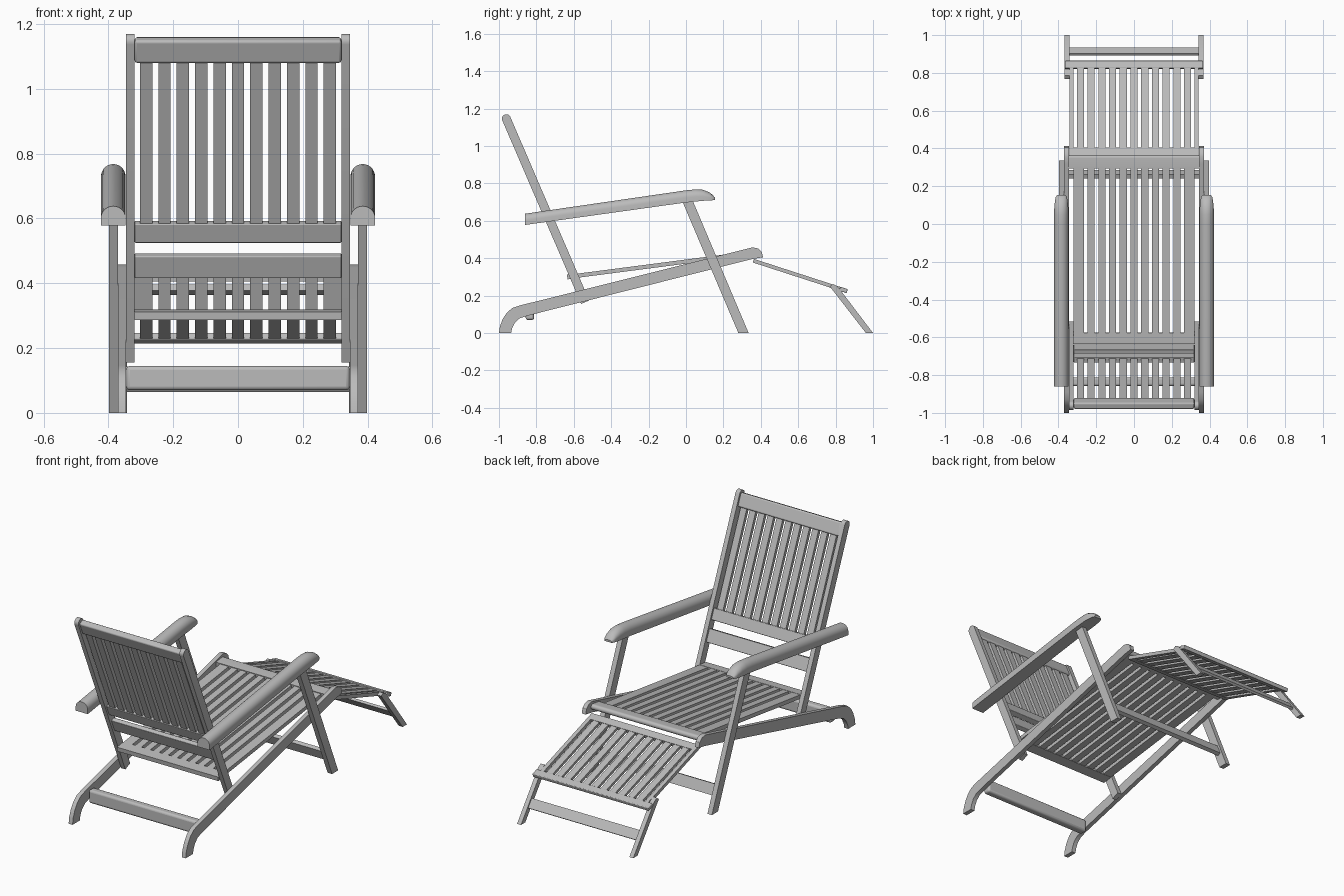
import bpy, bmesh
from math import sin, cos, pi, radians
from mathutils import Vector

cube = bpy.data.objects.get("Cube")
if cube:
    bpy.data.objects.remove(cube, do_unlink=True)

grey = bpy.data.materials.new("plain grey wood")
grey.use_nodes = True
COLOUR = (0.5, 0.5, 0.5, 1)
grey.diffuse_color = COLOUR
grey.node_tree.nodes["Principled BSDF"].inputs["Base Color"].default_value = COLOUR
parts = []


def finish(name, bm, mirror=False, bevel=0):
    bmesh.ops.recalc_face_normals(bm, faces=bm.faces)
    mesh = bpy.data.meshes.new(name)
    bm.to_mesh(mesh)
    bm.free()
    mesh.materials.append(grey)
    ob = bpy.data.objects.new(name, mesh)
    bpy.context.collection.objects.link(ob)
    if bevel:
        mod = ob.modifiers.new("soft edges", 'BEVEL')
        mod.width, mod.segments = bevel, 3
    if mirror:
        ob.modifiers.new("other side", 'MIRROR').use_mirror_merge = False
    parts.append(ob)
    return ob


def add_prism(bm, outline, x0, x1):
    """Extrude a (y, z) outline from x0 to x1."""
    face = bm.faces.new([bm.verts.new((x0, y, z)) for y, z in outline])
    new = bmesh.ops.extrude_face_region(bm, geom=[face])["geom"]
    verts = [v for v in new if isinstance(v, bmesh.types.BMVert)]
    bmesh.ops.translate(bm, vec=(x1 - x0, 0, 0), verts=verts)


def plank_outline(a, b, thick, rounded=False):
    """Side outline of a board running from a to b, optionally round at b."""
    a, b = Vector(a), Vector(b)
    along = (b - a).normalized()
    side = Vector((-along.y, along.x)) * thick / 2
    if not rounded:
        return [a - side, b - side, b + side, a + side]
    c = b - along * thick / 2
    arc = [c - side * cos(t * pi / 10) + along * sin(t * pi / 10) * thick / 2
           for t in range(11)]
    return [a - side] + arc + [a + side]


def plank(name, a, b, thick, x0, x1, mirror=False, rounded=False, bevel=0):
    bm = bmesh.new()
    add_prism(bm, plank_outline(a, b, thick, rounded), x0, x1)
    return finish(name, bm, mirror, bevel)


def prism(name, outline, x0, x1, mirror=False):
    bm = bmesh.new()
    add_prism(bm, outline, x0, x1)
    return finish(name, bm, mirror)


PITCH, SLAT, INNER = 0.0567, 0.038, 0.319


def slats(name, a, b, thick, wide_ends=False):
    """Eleven boards side by side; the outer two may reach the frame."""
    bm = bmesh.new()
    for i in range(-5, 6):
        x0, x1 = i * PITCH - SLAT / 2, i * PITCH + SLAT / 2
        if wide_ends and i == -5:
            x0 = -INNER
        if wide_ends and i == 5:
            x1 = INNER
        add_prism(bm, plank_outline(a, b, thick), x0, x1)
    return finish(name, bm)


# Backrest: two stiles, three cross rails and slats
def back(z):
    return (-0.958 + 0.43 * (1.14 - z), z)


plank("back_stile", back(0.165), back(1.168), 0.047, INNER, 0.345, True, True)
plank("back_top_rail", back(1.085), back(1.155), 0.036, -INNER, INNER, bevel=0.008)
plank("back_lower_rail", back(0.53), back(0.588), 0.03, -INNER, INNER, bevel=0.003)
plank("back_cross_rail", back(0.42), back(0.488), 0.026, -INNER, INNER, bevel=0.003)
slats("back_slats", back(0.58), back(1.09), 0.02)


# Seat
def seat(y):
    return (y, 0.304 + 0.13 * (y + 0.6))


plank("seat_rear_rail", seat(-0.635), seat(-0.575), 0.025, -INNER, INNER)
slats("seat_slats", seat(-0.58), seat(0.31), 0.022, True)
plank("seat_front_rail", seat(0.295), seat(0.365), 0.03, -0.345, 0.345, rounded=True)

# Sloping side rails with curved rear feet and rounded noses
rail = [(-1, 0), (-0.995, 0.035), (-0.98, 0.075), (-0.957, 0.11), (-0.928, 0.134),
        (-0.89, 0.147), (0.32, 0.449), (0.355, 0.458), (0.385, 0.452), (0.405, 0.434),
        (0.412, 0.405), (0.36, 0.397), (-0.85, 0.092), (-0.89, 0.078), (-0.915, 0.055),
        (-0.93, 0.025), (-0.935, 0)]
prism("side_rail", rail, 0.345, 0.37, True)
plank("rear_crossbar", (-0.835, 0.07), (-0.835, 0.145), 0.045, -0.345, 0.345, bevel=0.012)

# Front legs and their stretcher
prism("front_leg", [(-0.02, 0.705), (0.035, 0.71), (0.335, 0), (0.28, 0)], 0.37, 0.398, True)
plank("front_stretcher", (0.277, 0.082), (0.252, 0.138), 0.022, -0.372, 0.372)


# Footrest: side strips, end bars, slats and folding legs
def foot(y):
    return (y, 0.39 - 0.324 * (y - 0.35))


plank("footrest_side_strip", foot(0.36), foot(0.85), 0.02, INNER, 0.341, True)
plank("footrest_head_bar", foot(0.36), foot(0.402), 0.02, -0.341, 0.341)
plank("footrest_end_bar", foot(0.822), foot(0.862), 0.022, -0.366, 0.366, bevel=0.004)
slats("footrest_slats", foot(0.39), foot(0.83), 0.016)
prism("footrest_leg", [(0.768, 0.25), (0.785, 0.262), (0.81, 0.25), (1, 0), (0.962, 0)],
      0.342, 0.367, True)
plank("footrest_stretcher", (0.93, 0.068), (0.897, 0.112), 0.014, -0.345, 0.345)

# Armrests: half-round section lofted along the arm, tapering at the front
stations = [(-0.86, 0.578, 0.06, 0.038), (0, 0.698, 0.065, 0.038),
            (0.05, 0.703, 0.065, 0.038), (0.09, 0.707, 0.059, 0.037),
            (0.125, 0.709, 0.043, 0.033), (0.143, 0.71, 0.028, 0.029),
            (0.154, 0.711, 0.012, 0.022)]
bm = bmesh.new()
rings = []
for y, z, high, half in stations:
    section = [(half, 0)]
    section += [(half * cos(t * pi / 14), high * (0.4 + 0.6 * sin(t * pi / 14)))
                for t in range(15)]
    section += [(-half, 0)]
    rings.append([bm.verts.new((0.385 + x, y, z + h)) for x, h in section])
for r, s in zip(rings, rings[1:]):
    for i in range(len(r)):
        j = (i + 1) % len(r)
        bm.faces.new((r[i], r[j], s[j], s[i]))
bm.faces.new(rings[0])
bm.faces.new(rings[-1])
finish("armrest", bm, True)

# Smooth the curved parts while keeping edges sharp
bpy.ops.object.select_all(action='DESELECT')
for ob in parts:
    ob.select_set(True)
bpy.context.view_layer.objects.active = parts[0]
bpy.ops.object.shade_smooth_by_angle(angle=radians(32))
